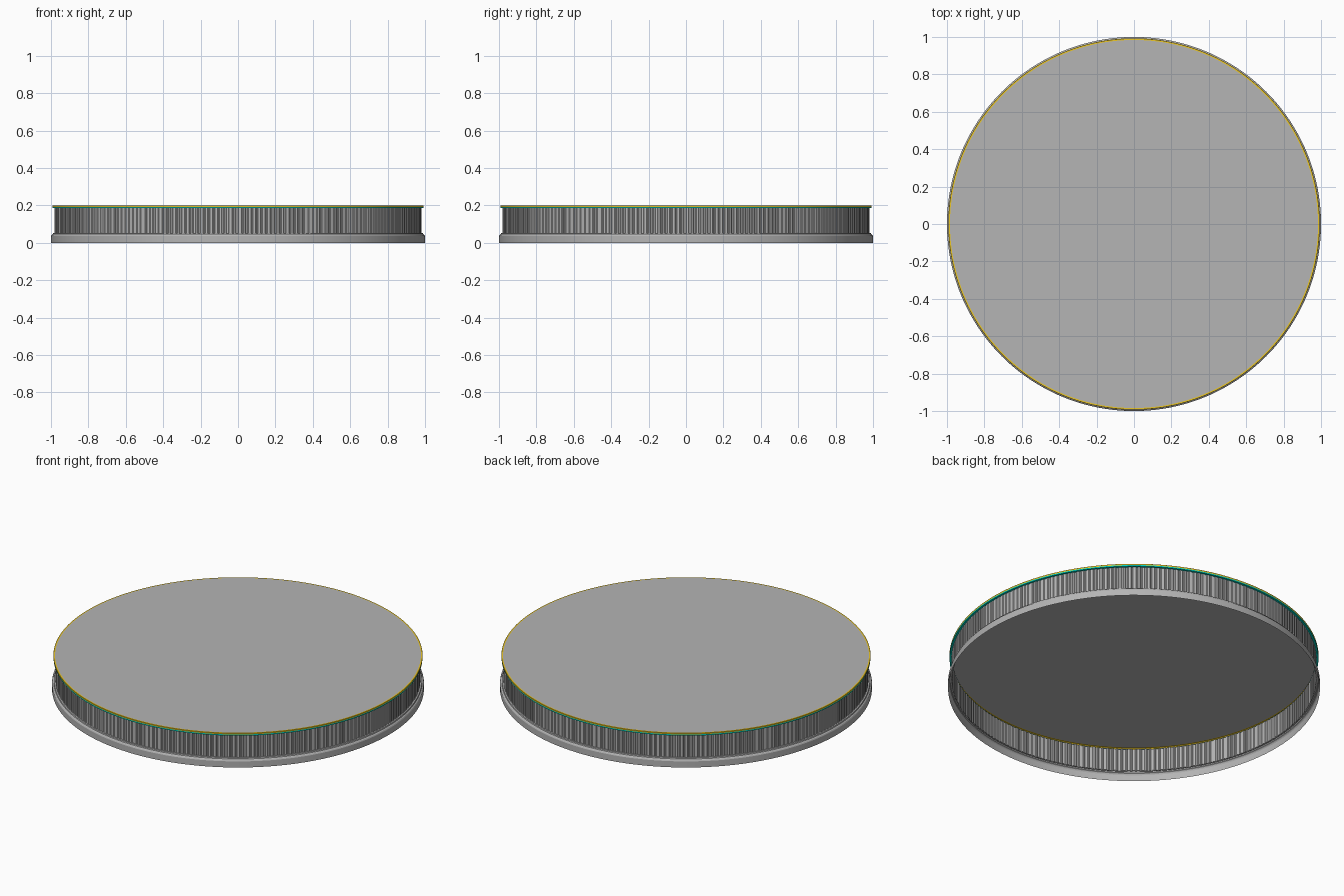
import bpy, bmesh, math, random

if "Cube" in bpy.data.objects:
    bpy.data.objects.remove(bpy.data.objects["Cube"])
random.seed(4)
SEG = 192
GREY = (0.46, 0.46, 0.46, 1)
TEAL = (0.0, 0.65, 0.55, 1)
GOLD = (0.85, 0.58, 0.02, 1)


def angles(n):
    return [2 * math.pi * i / n for i in range(n)]


def material(name, color):
    mat = bpy.data.materials.new(name)
    mat.diffuse_color = color
    mat.use_nodes = True
    mat.node_tree.nodes["Principled BSDF"].inputs["Base Color"].default_value = mat.diffuse_color
    return mat


MATS = {c: material(n, c) for n, c in (("grey", GREY), ("teal", TEAL), ("gold", GOLD))}


def lathe(name, rings, color=GREY, cap=False, smooth=True):
    """Skin a list of rings; each ring is a list of (radius, angle, z)."""
    bm = bmesh.new()
    loops = [[bm.verts.new((r * math.cos(a), r * math.sin(a), z)) for r, a, z in ring]
             for ring in rings]
    for lo, hi in zip(loops, loops[1:]):
        n = len(lo)
        for i in range(n):
            j = (i + 1) % n
            bm.faces.new((lo[i], lo[j], hi[j], hi[i]))
    if cap:
        bm.faces.new(loops[-1])
    me = bpy.data.meshes.new(name)
    bm.to_mesh(me)
    bm.free()
    ob = bpy.data.objects.new(name, me)
    bpy.context.collection.objects.link(ob)
    me.materials.append(MATS[color])
    if smooth:
        bpy.ops.object.select_all(action='DESELECT')
        ob.select_set(True)
        bpy.context.view_layer.objects.active = ob
        bpy.ops.object.shade_smooth_by_angle(angle=math.radians(25))
    return ob


def turned(profile):
    return [[(r, a, z) for a in angles(SEG)] for r, z in profile]


# flared bottom skirt, open underneath
lathe("bottom_skirt", turned([(1.0, 0), (1.0, 0.036), (0.997, 0.042),
                              (0.991, 0.046), (0.989, 0.052), (0.978, 0.052)]))

# finely ribbed side wall with slightly uneven ribs
RIBS = 240
step = 2 * math.pi / RIBS
ribs = []
for i in range(RIBS):
    a = i * step
    w = random.uniform(0.3, 0.6)
    for r, t in ((0.977, 0), (0.981, 0.15), (0.981, 0.15 + w), (0.977, 0.3 + w)):
        ribs.append((r, a + t * step))
lathe("ribbed_wall", [[(r, a, z) for r, a in ribs] for z in (0.05, 0.187)], smooth=False)

# coloured double rim
lathe("lower_rim", turned([(0.978, 0.185), (0.992, 0.185), (0.992, 0.192)]), TEAL)
lathe("upper_rim", turned([(0.992, 0.192), (0.993, 0.199), (0.992, 0.2),
                           (0.984, 0.2)]), GOLD)

# flat top plate
lathe("top_plate", turned([(0.984, 0.2), (0.97, 0.2)]), cap=True)
